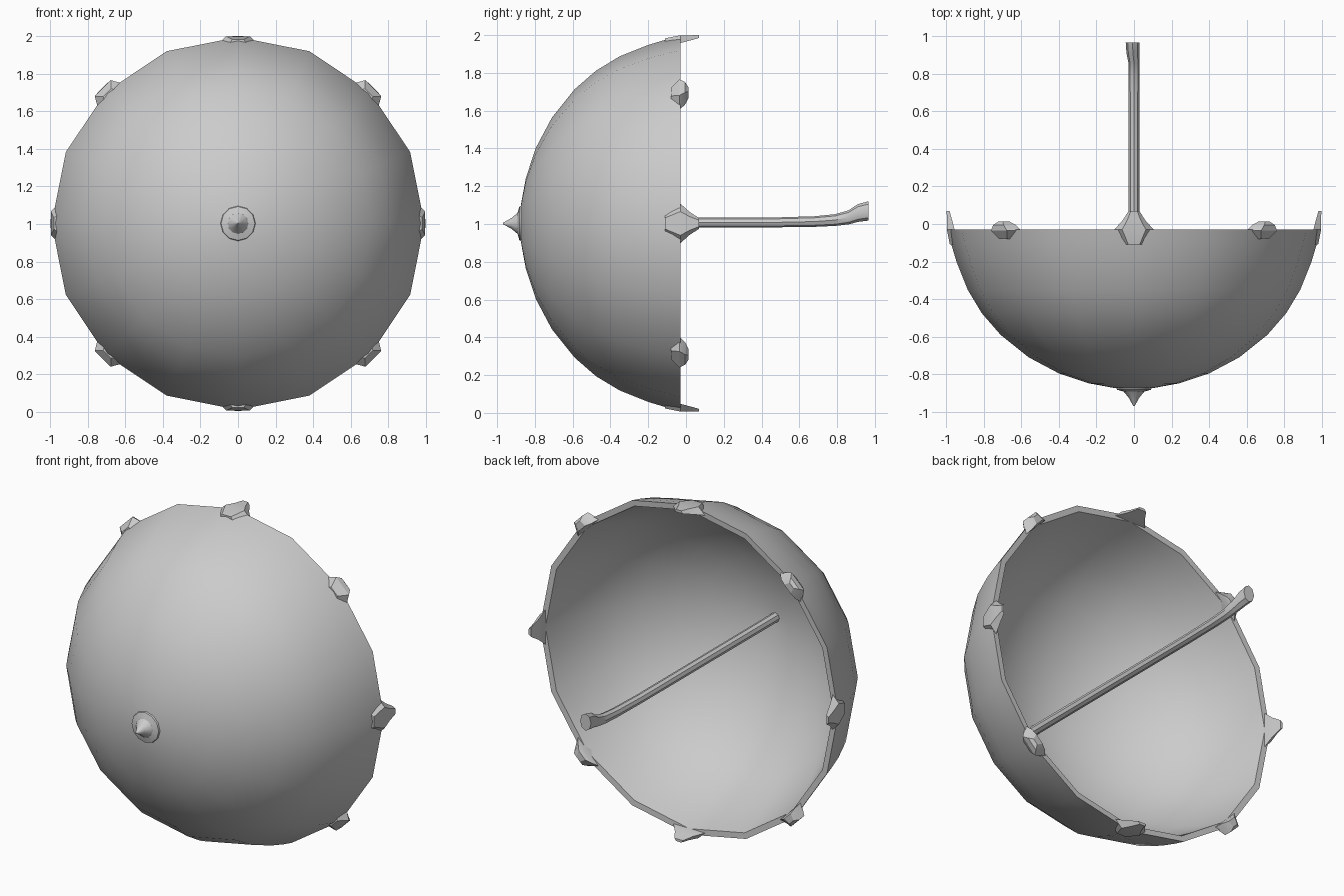
import bpy, bmesh, math
from mathutils import Vector

if "Cube" in bpy.data.objects:
    bpy.data.objects.remove(bpy.data.objects["Cube"])

CZ = 1.003   # height of the canopy axis
SIDES = 16


def finish(name, bm, angle=30):
    bmesh.ops.remove_doubles(bm, verts=bm.verts, dist=1e-5)
    bmesh.ops.recalc_face_normals(bm, faces=bm.faces)
    me = bpy.data.meshes.new(name)
    bm.to_mesh(me)
    bm.free()
    ob = bpy.data.objects.new(name, me)
    bpy.context.collection.objects.link(ob)
    bpy.ops.object.select_all(action='DESELECT')
    ob.select_set(True)
    bpy.context.view_layer.objects.active = ob
    bpy.ops.object.shade_smooth_by_angle(angle=math.radians(angle))
    return ob


def loft(name, rings, sides, angle=30):
    """rings: (x, y, z, rx, rz) cross-sections along y, ends closed."""
    bm = bmesh.new()
    loops = []
    for x, y, z, rx, rz in rings:
        loops.append([bm.verts.new((x + rx * math.cos(2 * math.pi * i / sides), y,
                                    z + rz * math.sin(2 * math.pi * i / sides)))
                      for i in range(sides)])
    for a, b in zip(loops, loops[1:]):
        for i in range(sides):
            j = (i + 1) % sides
            bm.faces.new((a[i], a[j], b[j], b[i]))
    bm.faces.new(loops[0])
    bm.faces.new(loops[-1])
    return finish(name, bm, angle)


def lathe_rings(profile):
    return [(0, y, CZ, r, r) for r, y in profile]


# canopy: outer dome from apex to rim, flat lip, then inner dome back to apex
outer = [(0.002, -0.88), (0.11, -0.872), (0.24, -0.848), (0.40, -0.795), (0.56, -0.71),
         (0.71, -0.59), (0.81, -0.475), (0.885, -0.35), (0.945, -0.20), (0.975, -0.10),
         (0.992, -0.03)]
inner = [(r * 0.965, y * 0.965) for r, y in outer[:-1]][::-1]
loft("canopy", lathe_rings(outer + [(0.957, -0.032)] + inner), SIDES)

# pointed ferrule on the outside of the apex
loft("ferrule", lathe_rings([(0.10, -0.855), (0.09, -0.882), (0.055, -0.892),
                             (0.028, -0.925), (0.003, -0.97)]), 12)

# shaft, curving up into a thicker grip at the end
loft("shaft_and_grip", [(0, -0.86, 1.005, 0.028, 0.028), (0, 0.45, 1.008, 0.028, 0.026),
                        (0, 0.68, 1.013, 0.028, 0.028), (0, 0.79, 1.021, 0.029, 0.031),
                        (0, 0.86, 1.035, 0.030, 0.037), (-0.006, 0.91, 1.058, 0.034, 0.047),
                        (-0.008, 0.965, 1.069, 0.036, 0.051)], 8, 40)


# rib tips around the rim: tapered tabs, long at the quarters, small between
def rib_tip(name, turn, sections):
    out = Vector((math.cos(turn), 0, math.sin(turn)))
    side = Vector((-math.sin(turn), 0, math.cos(turn)))
    bm = bmesh.new()
    loops = []
    for y, half, r0, r1 in sections:
        loops.append([bm.verts.new(out * r + side * s + Vector((0, y, CZ)))
                      for r, s in ((r0, -half), (r1, -half * 0.6), (r1, half * 0.6), (r0, half))])
    for a, b in zip(loops, loops[1:]):
        for i in range(4):
            j = (i + 1) % 4
            bm.faces.new((a[i], a[j], b[j], b[i]))
    bm.faces.new(loops[0])
    bm.faces.new(loops[-1])
    return finish(name, bm)


long_tip = [(-0.11, 0.05, 0.95, 0.98), (-0.03, 0.105, 0.955, 0.996),
            (0.02, 0.06, 0.968, 0.996), (0.07, 0.028, 0.982, 0.997)]
small_tip = [(-0.08, 0.05, 0.95, 0.985), (-0.035, 0.10, 0.95, 1.018),
             (-0.005, 0.065, 0.955, 1.02), (0.012, 0.03, 0.965, 1.005)]
for k in range(8):
    rib_tip(f"rib_tip_{k + 1}", k * math.pi / 4, small_tip if k % 2 else long_tip)
